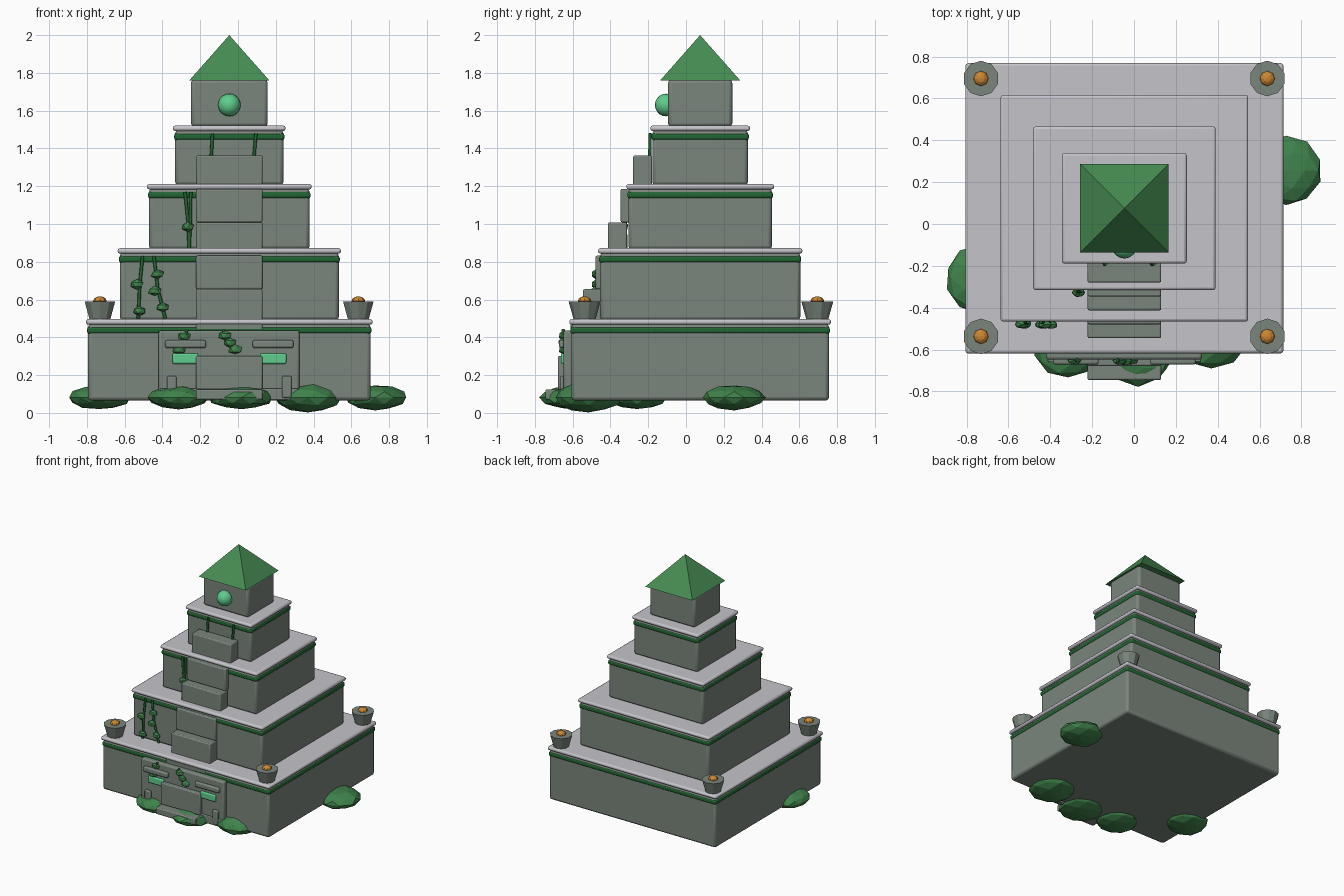
import bpy, math, random
from mathutils import Vector

if "Cube" in bpy.data.objects:
    bpy.data.objects.remove(bpy.data.objects["Cube"])

random.seed(4)
CX, CY = -0.046, 0.075          # centre of the pyramid


def mat(name, c):
    m = bpy.data.materials.new(name)
    m.diffuse_color = (*c, 1)
    m.use_nodes = True
    m.node_tree.nodes["Principled BSDF"].inputs["Base Color"].default_value = m.diffuse_color
    return m


STONE = mat("grey green stone", (0.195, 0.235, 0.202))
SLAB = mat("pale stone", (0.55, 0.55, 0.59))
ROOF = mat("roof green", (0.061, 0.262, 0.084))
MOSS = mat("dark moss", (0.016, 0.13, 0.032))
BUSH = mat("bush green", (0.05, 0.225, 0.07))
GLOW = mat("glowing jade", (0.115, 0.61, 0.262))
EMBER = mat("ember orange", (0.61, 0.242, 0.032))


def finish(name, m, smooth=None):
    o = bpy.context.object
    o.name = name
    o.data.materials.append(m)
    if smooth:
        bpy.ops.object.shade_smooth_by_angle(angle=math.radians(smooth))
    return o


def box(name, x, y, z, m, bevel=0.0, segs=2):
    """Box from (min, max) pairs with rounded edges."""
    bpy.ops.mesh.primitive_cube_add(size=1, location=[sum(p) / 2 for p in (x, y, z)])
    o = bpy.context.object
    o.scale = [p[1] - p[0] for p in (x, y, z)]
    bpy.ops.object.transform_apply(location=False, rotation=False, scale=True)
    if bevel:
        b = o.modifiers.new("bevel", 'BEVEL')
        b.width, b.segments = bevel, segs
    return finish(name, m, 40 if bevel else None)


def centred(name, hx, hy, z, m, bevel):
    return box(name, (CX - hx, CX + hx), (CY - hy, CY + hy), z, m, bevel)


def blob(name, loc, scale, m, sub=2, jitter=0.0):
    bpy.ops.mesh.primitive_ico_sphere_add(subdivisions=sub, radius=1, location=loc)
    o = bpy.context.object
    for v in o.data.vertices:
        v.co *= 1 + random.uniform(-jitter, jitter)
        v.co = Vector(a * b for a, b in zip(v.co, scale))
    return finish(name, m)


def vine(name, pts, r=0.009):
    cu = bpy.data.curves.new(name, 'CURVE')
    cu.dimensions = '3D'
    cu.bevel_depth, cu.bevel_resolution, cu.use_fill_caps = r, 1, True
    s = cu.splines.new('POLY')
    s.points.add(len(pts) - 1)
    for p, q in zip(s.points, pts):
        p.co = (*q, 1)
    cu.materials.append(MOSS)
    bpy.context.collection.objects.link(bpy.data.objects.new(name, cu))


# Tiers: wall, moss band and ledge (half x, half y, bottom, ledge bottom)
for i, (hx, hy, z0, z1) in enumerate([(0.748, 0.682, 0.065, 0.467), (0.58, 0.53, 0.49, 0.843),
                                      (0.425, 0.38, 0.865, 1.183), (0.287, 0.253, 1.205, 1.492)]):
    n = f"tier_{i + 1}_"
    centred(n + "wall", hx, hy, (z0, z1 + 0.005), STONE, 0.018)
    centred(n + "moss_band", hx + 0.005, hy + 0.005, (z1 - 0.048, z1 - 0.012), MOSS, 0.012)
    centred(n + "ledge", hx + 0.011, hy + 0.011, (z1, z1 + 0.029), SLAB, 0.012)

# Shrine room, pyramid roof and jewel
centred("shrine_room", 0.203, 0.17, (1.515, 1.765), STONE, 0.018)
bpy.ops.mesh.primitive_cone_add(vertices=4, radius1=0.212 * math.sqrt(2), depth=0.24,
                                location=(CX, CY, 1.88), rotation=(0, 0, math.pi / 4))
finish("roof", ROOF)
bpy.ops.mesh.primitive_uv_sphere_add(segments=16, ring_count=10, radius=0.06,
                                     location=(CX, -0.105, 1.63))
finish("jewel", GLOW, 60)

# Staircase climbing the front
for i in range(8):
    y, top = -0.745 + 0.0665 * i, 0.124 + 0.177 * i
    box(f"stair_{i + 1}", (-0.222, 0.13), (y, y + 0.1), (max(0.07, top - 0.177), top),
        STONE, 0.008)

# Carved face on the lowest tier
box("face_panel", (-0.42, 0.325), (-0.648, -0.6), (0.065, 0.437), STONE, 0.012)
for s, side in ((-1, "left"), (1, "right")):
    def span(a, b):
        return tuple(sorted((CX + s * a, CX + s * b)))
    box(side + "_eye", span(0.165, 0.302), (-0.662, -0.64), (0.26, 0.315), GLOW, 0.008)
    box(side + "_brow", span(0.123, 0.34), (-0.672, -0.64), (0.343, 0.385), STONE, 0.01)
    box(side + "_tooth", span(0.28, 0.33), (-0.668, -0.64), (0.08, 0.195), STONE, 0.008)
    box(side + "_jaw", span(0.17, 0.365), (-0.66, -0.64), (0.068, 0.13), STONE, 0.006)

# Fire bowls on the corners of the lowest ledge
for x in (-0.731, 0.637):
    for y in (-0.537, 0.695):
        bpy.ops.mesh.primitive_cone_add(vertices=10, radius1=0.058, radius2=0.085,
                                        depth=0.095, location=(x, y, 0.543))
        finish("fire_bowl", STONE)
        bpy.ops.mesh.primitive_uv_sphere_add(segments=8, ring_count=6, radius=0.036,
                                             location=(x, y, 0.592))
        bpy.context.object.scale.z = 0.7
        finish("ember", EMBER)

# Bushes around the base
for x, y, r, rz in [(-0.735, -0.26, 0.165, 0.063), (-0.315, -0.575, 0.165, 0.063),
                    (0.02, -0.6, 0.175, 0.063), (0.37, -0.515, 0.178, 0.077),
                    (0.727, 0.255, 0.165, 0.066)]:
    blob("bush", (x, y, rz + 0.005 + (0.077 - rz)), (r, r, rz), BUSH, 2, 0.05)

# Hanging vines with leaf clumps
vine("vine_a", [(-0.505, -0.468, 0.83), (-0.52, -0.472, 0.68), (-0.528, -0.47, 0.5)])
vine("vine_b", [(-0.445, -0.468, 0.83), (-0.425, -0.472, 0.66), (-0.385, -0.47, 0.5)])
vine("vine_c", [(-0.28, -0.318, 1.17), (-0.265, -0.322, 1.02), (-0.258, -0.318, 0.87)])
vine("vine_d", [(-0.25, -0.318, 1.17), (-0.252, -0.322, 1.02), (-0.258, -0.318, 0.87)])
vine("vine_e", [(-0.135, -0.19, 1.48), (-0.145, -0.192, 1.3)])
vine("vine_f", [(0.095, -0.19, 1.48), (0.08, -0.192, 1.3)])
vine("vine_g", [(-0.27, -0.65, 0.44), (-0.31, -0.652, 0.32)])
vine("vine_h", [(-0.08, -0.65, 0.44), (-0.015, -0.652, 0.32)])
for x, y, z in [(-0.535, -0.48, 0.68), (-0.522, -0.48, 0.54), (-0.425, -0.48, 0.735),
                (-0.44, -0.48, 0.645), (-0.397, -0.48, 0.56), (-0.265, -0.328, 0.985),
                (-0.285, -0.65, 0.405), (-0.31, -0.65, 0.335), (-0.068, -0.652, 0.41),
                (-0.043, -0.655, 0.372), (-0.015, -0.652, 0.335)]:
    blob("leaf_clump", (x, y, z), (0.037, 0.022, 0.026), BUSH, 1, 0.1)
